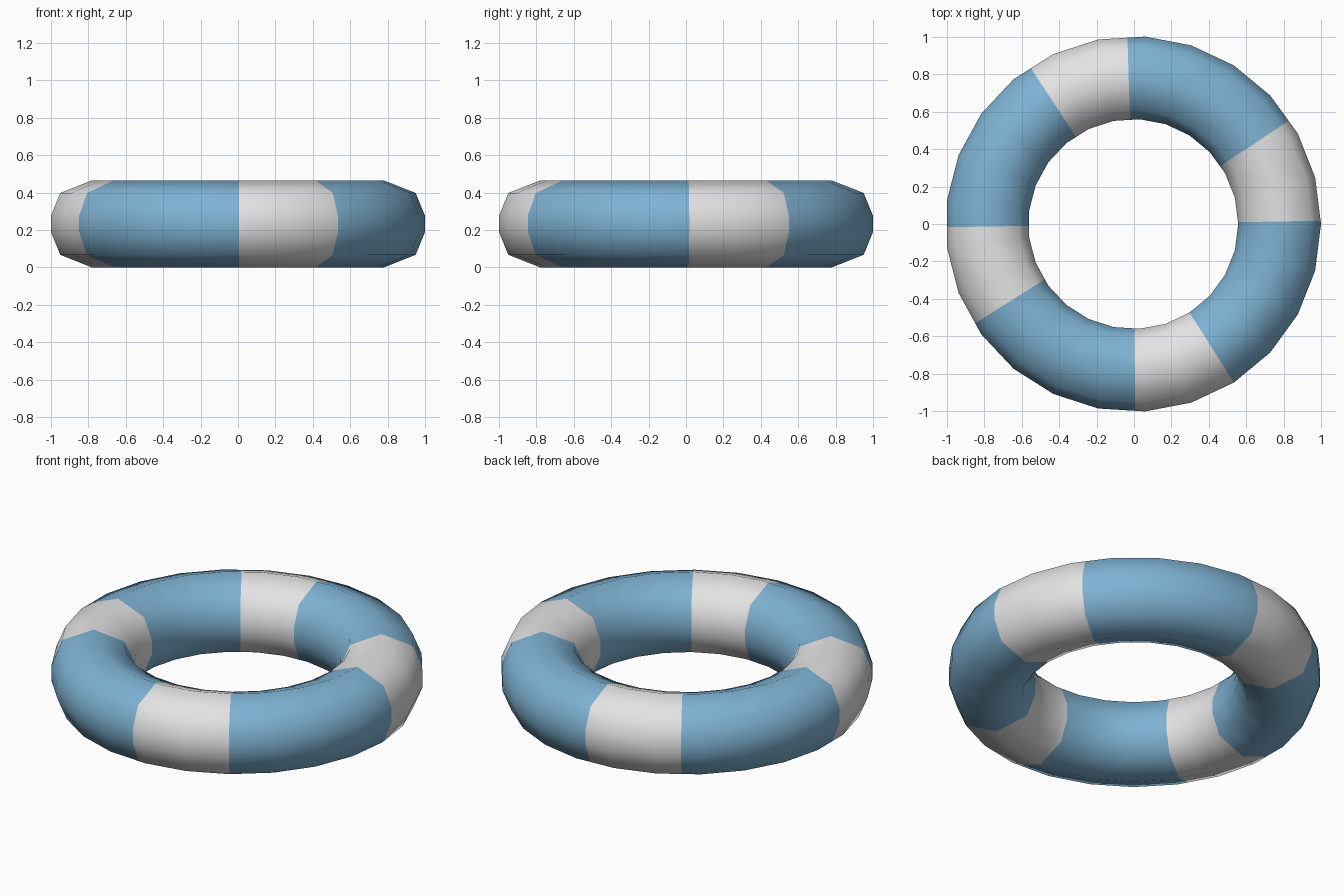
import bpy, bmesh, math

if "Cube" in bpy.data.objects:
    bpy.data.objects.remove(bpy.data.objects["Cube"])

SEGMENTS = 25
STEP = 360 / SEGMENTS
# Grey bands as (start, end) angles in degrees
BANDS = [(1, 33.6), (91.8, 123.3), (181, 212.1), (270.6, 302.4)]


def material(name, rgb):
    m = bpy.data.materials.new(name)
    m.diffuse_color = (*rgb, 1)
    m.use_nodes = True
    m.node_tree.nodes["Principled BSDF"].inputs["Base Color"].default_value = m.diffuse_color
    return m


# Tube cross-section: radius from the axis and height, mirrored in and out, up and down
MID_R, MID_Z = 0.781, 0.2325
quarter = [(0.221, 0.043), (0.171, 0.165)]
half = quarter + [(0, 0.2325)] + [(-x, z) for x, z in reversed(quarter)]
section = half + [(x, -z) for x, z in reversed(half)]

# Ring angles: the regular segments plus the colour boundaries
angles = [i * STEP for i in range(SEGMENTS)]
for edge in (a for band in BANDS for a in band):
    if all(abs(edge - a) > 0.2 for a in angles):
        angles.append(edge)
angles.sort()


def chord_scale(a):
    """Keeps the inserted rings on the straight sides of the 25-gon."""
    off = a % STEP
    if min(off, STEP - off) < 0.01:
        return 1.0
    return math.cos(math.radians(STEP / 2)) / math.cos(math.radians(off - STEP / 2))


# Swim ring
bm = bmesh.new()
rings = []
for a in angles:
    t, s = math.radians(a), chord_scale(a)
    rings.append([bm.verts.new(((MID_R + x) * s * math.cos(t) - 0.004,
                                (MID_R + x) * s * math.sin(t),
                                MID_Z + z)) for x, z in section])

n, k = len(rings), len(section)
for i in range(n):
    nxt = angles[(i + 1) % n] + (360 if i == n - 1 else 0)
    mid = (angles[i] + nxt) / 2
    grey = any(lo < mid < hi for lo, hi in BANDS)
    a, b = rings[i], rings[(i + 1) % n]
    for j in range(k):
        f = bm.faces.new((a[j], b[j], b[(j + 1) % k], a[(j + 1) % k]))
        f.material_index = 1 if grey else 0
        f.smooth = True
bmesh.ops.recalc_face_normals(bm, faces=bm.faces)

mesh = bpy.data.meshes.new("swim_ring")
bm.to_mesh(mesh)
bm.free()
mesh.materials.append(material("sky blue", (0.209, 0.445, 0.651)))
mesh.materials.append(material("light grey", (0.77, 0.77, 0.77)))
bpy.context.collection.objects.link(bpy.data.objects.new("swim_ring", mesh))
